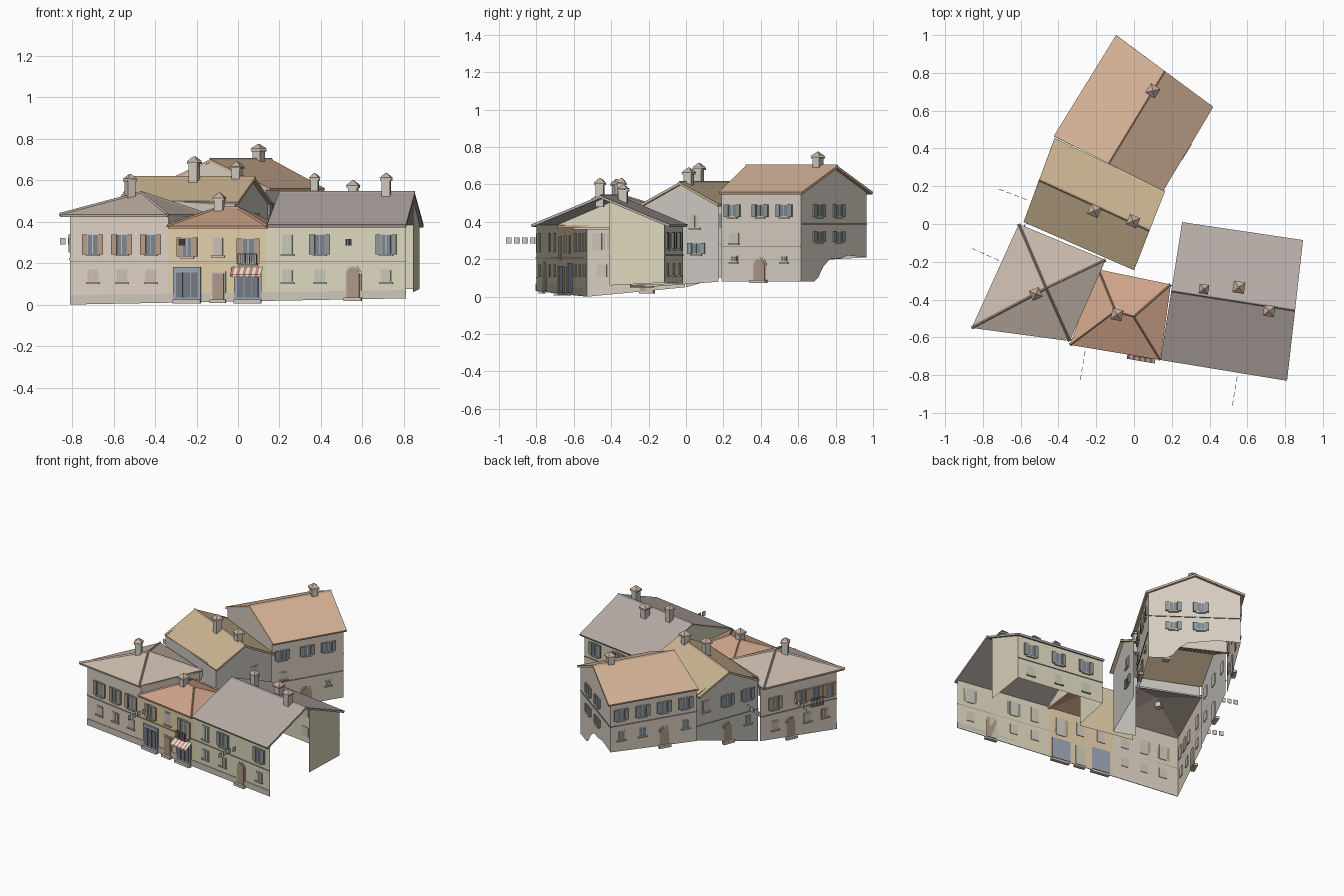
import bpy, bmesh, math
from mathutils import Vector as V

if "Cube" in bpy.data.objects:
    bpy.data.objects.remove(bpy.data.objects["Cube"])

parts = {}   # name -> (bmesh, colour); small pieces are gathered per name


def face(name, col, pts):
    bm = parts.setdefault(name, (bmesh.new(), col))[0]
    return bm.faces.new([bm.verts.new(p) for p in pts])


def solid(name, col, a, b):
    """Closed prism between two matching outlines."""
    bm = parts.setdefault(name, (bmesh.new(), col))[0]
    va, vb = [bm.verts.new(p) for p in a], [bm.verts.new(p) for p in b]
    bm.faces.new(va[::-1])
    bm.faces.new(vb)
    for i in range(len(va)):
        j = (i + 1) % len(va)
        bm.faces.new((va[i], va[j], vb[j], vb[i]))


class Side:
    """A facade line p -> q, outside lying to its right."""
    def __init__(self, p, q):
        self.p, self.q = V(p), V(q)
        self.L = (self.q - self.p).length
        self.u = (self.q - self.p) / self.L
        self.n = V((self.u.y, -self.u.x))

    def pt(self, s, z, d=0):
        w = self.p + self.u * s + self.n * d
        return (w.x, w.y, z)

    def wall(self, name, col, bottom, top):
        pts = [self.pt(t * self.L, z) for t, z in bottom + top[::-1]]
        face(name, col, pts)

    def prism(self, name, col, outline, d0, d1):
        solid(name, col, [self.pt(s, z, d1) for s, z in outline][::-1],
              [self.pt(s, z, d0) for s, z in outline][::-1])

    def box(self, name, col, s0, s1, z0, z1, d0, d1):
        self.prism(name, col, [(s0, z0), (s1, z0), (s1, z1), (s0, z1)], d0, d1)

    def window(self, t, z0, z1, w=.045, shut=None, glass=(.2, .24, .29, 1)):
        s, h = t * self.L, w / 2
        self.box("window_frames", TRIM, s-h-.006, s+h+.006, z0-.005, z1+.006, -.004, .003)
        self.box("window_panes_%d" % (glass[0] * 100), glass, s-h, s+h, z0, z1, -.003, .005)
        self.box("window_sills", TRIM, s-h-.01, s+h+.01, z0-.012, z0-.004, 0, .012)
        self.box("window_bars", TRIM, s-.002, s+.002, z0, z1, .003, .007)
        if shut:
            for k in (-1, 1):
                c = s + k * (h + .015)
                self.box("shutters_%d" % (shut[0] * 100), shut, c-.013, c+.013, z0-.003, z1+.003, 0, .01)

    def door(self, t, z0, z1, w=.06, arch=True):
        for name, col, g, d in (("door_surrounds", TRIM, .009, .004), ("doors", WOOD, 0, .008)):
            s, r = t * self.L, w / 2 + g
            zs = z1 - w / 2 if arch else z1
            o = [(s - r, z0), (s + r, z0)]
            o += [(s + r*math.cos(a*math.pi/8), zs + r*math.sin(a*math.pi/8)) for a in range(9)] if arch \
                else [(s + r, z1 + g), (s - r, z1 + g)]
            self.prism(name, col, o, -.004, d)
        self.box("door_steps", TRIM, t*self.L-w*.7, t*self.L+w*.7, z0-.012, z0+.005, 0, .025)

    def course(self, z, t0=0, t1=1):
        self.box("string_courses", DARK, t0*self.L, t1*self.L, z, z+.006, 0, .005)

    def washing(self, t, z):
        # small cloths on a line reaching out from the wall
        for k in range(4):
            d = .05 + k * .043
            self.box("hanging_cloths", (.6, .6, .58, 1), t*self.L-.0015, t*self.L+.0015, z, z+.032, d, d+.028)


def beam(name, col, a, b, r=.009):
    a, b = V(a), V(b)
    side = (b - a).cross(V((0, 0, 1))).normalized() * r
    up = V((0, 0, r))
    solid(name, col, [a-side-up*.6, a+side-up*.6, a+up*.8], [b-side-up*.6, b+side-up*.6, b+up*.8])


def roof(name, col, verts, faces, ridges):
    bm = bmesh.new()
    vs = [bm.verts.new(v) for v in verts]
    for f in faces:
        bm.faces.new([vs[i] for i in f])
    finish(name, bm, col).modifiers.new("slab", 'SOLIDIFY').thickness = .014
    for i, j in ridges:
        beam(name + "_ridge_tiles", tuple(c * .8 for c in col[:3]) + (1,), verts[i], verts[j])


def gable_roof(name, col, c, ze, zr):
    e = [(x, y, ze) for x, y in c]
    m = lambda a, b: ((c[a][0]+c[b][0])/2, (c[a][1]+c[b][1])/2, zr)
    roof(name, col, e + [m(0, 3), m(1, 2)], [(0, 1, 5, 4), (2, 3, 4, 5)], [(4, 5)])


def finish(name, bm, col):
    me = bpy.data.meshes.new(name)
    bm.to_mesh(me)
    bm.free()
    ob = bpy.data.objects.new(name, me)
    bpy.context.collection.objects.link(ob)
    key = "paint_%.2f_%.2f_%.2f" % col[:3]
    mat = bpy.data.materials.get(key) or bpy.data.materials.new(key)
    mat.diffuse_color = col
    mat.use_nodes = True
    mat.node_tree.nodes["Principled BSDF"].inputs["Base Color"].default_value = mat.diffuse_color
    me.materials.append(mat)
    return ob


TRIM, WOOD, DARK = (.62, .57, .48, 1), (.42, .31, .24, 1), (.36, .33, .29, 1)
GREEN, BROWN, BLANK = (.28, .31, .3, 1), (.47, .34, .24, 1), (.6, .5, .42, 1)
PALE, BLUE = (.55, .58, .47, 1), (.33, .37, .47, 1)
WA, WB, WC, WD, WE = (.72, .64, .55, 1), (.76, .62, .4, 1), (.72, .68, .51, 1), (.6, .58, .54, 1), (.69, .62, .54, 1)

# roofs
gable_roof("right_house_roof", (.47, .41, .38, 1), [(.14, -.72), (.81, -.83), (.895, -.085), (.255, .01)], .385, .54)
gable_roof("middle_house_roof", (.6, .46, .29, 1), [(-.585, .01), (0, -.245), (.165, .175), (-.42, .455)], .495, .612)
gable_roof("rear_house_roof", (.68, .46, .32, 1), [(.155, .175), (.42, .62), (-.095, 1), (-.425, .465)], .56, .70)
roof("corner_house_roof", (.6, .5, .42, 1),
     [(-.86, -.55, .435), (-.34, -.62, .435), (-.15, -.19, .435), (-.61, 0, .435), (-.465, -.34, .54)],
     [(0, 1, 4), (1, 2, 4), (2, 3, 4), (3, 0, 4)], [(i, 4) for i in range(4)])
roof("small_house_roof", (.64, .38, .26, 1),
     [(-.34, -.64, .38), (.14, -.72, .38), (.195, -.32, .38), (-.19, -.24, .38), (-.1, -.46, .465), (0, -.49, .465)],
     [(0, 1, 5, 4), (1, 2, 5), (2, 3, 4, 5), (3, 0, 4)], [(4, 5), (0, 4), (3, 4), (1, 5), (2, 5)])

# street front, three house fronts along one line
F = Side((-.81, -.528), (.81, -.80))
fx = lambda x: (x + .81) / 1.62
for name, col, x0, x1, zt in (("corner_house_walls", WA, -.81, -.335, .43), ("small_house_walls", WB, -.335, .135, .385),
                              ("right_house_walls", WC, .135, .81, .39)):
    t0, t1 = fx(x0), fx(x1)
    F.wall(name, col, [(t0, .03*t0), (t1, .03*t1)], [(t0, zt), (t1, zt)])
F.prism("plinth", (.6, .56, .48, 1), [(0, 0), (F.L, .03), (F.L, .07), (0, .045)], 0, .004)
F.course(.205)
for x in (-.7, -.56, -.42):
    F.window(fx(x), .245, .335, shut=BROWN)
    F.window(fx(x), .11, .165, glass=BLANK)
F.window(fx(-.245), .235, .32, shut=BROWN)
F.window(fx(-.095), .24, .32, glass=BLANK)
F.window(fx(.05), .2, .315, .055, BROWN)
for x, g, sh in ((.24, PALE, None), (.395, (.2, .24, .29, 1), GREEN), (.715, (.2, .24, .29, 1), GREEN)):
    F.window(fx(x), .245, .335, shut=sh, glass=g)
    F.window(fx(x), .11, .165, glass=PALE)
F.door(fx(.555), .03, .18, .062)
F.door(fx(-.095), .02, .15, .055, False)
# shop fronts, awning and balcony
for x, z in ((-.245, .18), (.048, .165)):
    s = fx(x) * F.L
    F.box("shop_frames", BLUE, s-.067, s+.067, .02, z, -.004, .008)
    for k in (-1, 0, 1):
        F.box("shop_panes", (.17, .19, .22, 1), s+k*.036-.016, s+k*.036+.016, .035, z-.025, 0, .011)
    F.box("door_steps", TRIM, s-.067, s+.067, .005, .024, 0, .025)
s = fx(.045) * F.L
for k in range(10):
    a, b = s - .075 + k*.015, s - .06 + k*.015
    nm, c = (("awning_red", (.62, .25, .2, 1)), ("awning_white", (.85, .82, .75, 1)))[k % 2]
    face(nm, c, [F.pt(a, .145, .055), F.pt(b, .145, .055), F.pt(b, .18, .004), F.pt(a, .18, .004)])
    face(nm, c, [F.pt(a, .132, .055), F.pt(b, .132, .055), F.pt(b, .145, .055), F.pt(a, .145, .055)])


def balcony(side, s, z):
    side.box("balconies", DARK, s-.047, s+.047, z-.006, z, 0, .035)
    side.box("balconies", DARK, s-.047, s+.047, z+.046, z+.051, .03, .035)
    for k in range(9):
        c = s - .045 + k * .01125
        side.box("balconies", DARK, c-.0015, c+.0015, z, z+.047, .031, .034)


balcony(F, fx(.05) * F.L, .195)
F.washing(fx(-.25), .285)
F.washing(fx(.555), .285)

# right house: half open end, back wall, gable over the small house
Side((.845, -.41), (.875, -.115)).wall("right_house_walls", WC, [(0, .06), (1, .075)], [(0, .52), (1, .395)])
S = Side((.875, -.115), (.25, -.015))
S.wall("right_house_walls", WC, [(0, .075), (1, .07)], [(0, .395), (1, .395)])
S.course(.22)
for t in (.15, .48, .8):
    S.window(t, .26, .34, shut=GREEN)
    S.window(t, .12, .175, glass=PALE)
Side((.25, -.015), (.14, -.686)).wall("right_house_walls", WC, [(0, .07), (.42, .06), (.42, .37), (1, .37)],
                                    [(0, .39), (.5, .53), (1, .39)])
# small house courtyard wall, corner house wall above it
Side((.195, -.30), (-.18, -.225)).wall("small_house_walls", WB, [(0, .05), (1, .05)], [(0, .38), (1, .38)])
Side((-.335, -.605), (-.165, -.195)).wall("corner_house_walls", WA, [(0, .36), (1, .36)], [(0, .43), (1, .43)])
# corner house side wall
S = Side((-.575, -.005), (-.81, -.528))
S.wall("corner_house_walls", WA, [(0, .05), (1, 0)], [(0, .43), (1, .43)])
S.course(.215)
for t in (.2, .55, .72, .9):
    S.window(t, .255, .335, shut=BROWN)
for t in (.2, .62, .85):
    S.window(t, .11, .165, glass=BLANK)
S.door(.4, .03, .16)
S.washing(.4, .29)
balcony(S, .72 * S.L, .22)

# middle house
Side((-.56, -.01), (-.16, -.17)).wall("middle_house_walls", WD, [(0, .42), (1, .42)], [(0, .5), (1, .5)])
Side((-.16, -.17), (-.015, -.225)).wall("middle_house_walls", WD, [(0, .05), (1, .05)], [(0, .5), (1, .5)])
S = Side((-.015, -.225), (.145, .175))
S.wall("middle_house_walls", WD, [(0, .05), (1, .08)], [(0, .5), (.5, .6), (1, .5)])
S.window(.68, .37, .435, glass=BLANK)
S.window(.7, .23, .285, shut=GREEN)
S = Side((-.395, .445), (-.565, 0))
S.wall("middle_house_walls", WD, [(0, .18), (1, .05)], [(0, .5), (.5, .6), (1, .5)])
S.course(.275)
S.window(.15, .37, .44, glass=BLANK)
for t in (.5, .83):
    S.window(t, .37, .44, shut=GREEN)
S.window(.83, .2, .25)
S.door(.5, .115, .24)
S.washing(.75, .33)

# rear house
Side((-.40, .452), (.135, .19)).wall("rear_house_walls", WE, [(0, .48), (1, .48)], [(0, .56), (.5, .69), (1, .56)])
S = Side((.135, .19), (.395, .615))
S.wall("rear_house_walls", WE, [(0, .08), (1, .08)], [(0, .565), (1, .565)])
S.course(.265)
for t in (.14, .49, .79):
    S.window(t, .43, .49, shut=GREEN)
S.window(.16, .29, .335, glass=PALE)
for t in (.16, .79):
    S.window(t, .19, .215, .035)
S.door(.48, .085, .2, .07)
S = Side((.395, .615), (-.085, .965))
S.wall("rear_house_walls", WE, [(0, .08), (.2, .08), (.26, .1), (.34, .16), (.44, .2), (.6, .205), (.72, .22), (1, .21)],
       [(0, .565), (.5, .69), (1, .565)])
S.course(.385)
for t in (.27, .57):
    S.window(t, .43, .49, shut=GREEN)
    S.window(t, .295, .345, shut=GREEN)
S = Side((-.085, .965), (-.40, .452))
S.wall("rear_house_walls", WE, [(0, .21), (1, .18)], [(0, .565), (1, .565)])
S.course(.385)
for t in (.12, .37, .62, .87):
    S.window(t, .43, .5, shut=GREEN)
for t in (.12, .37, .87):
    S.window(t, .29, .34)
S.door(.62, .195, .32)

# chimneys: shaft, open gap slab and little cap
for x, y, z0, z1, w, ang in ((-.52, -.37, .48, .63, .04, .4), (-.09, -.48, .42, .54, .042, -.2), (.37, -.345, .46, .635, .036, -.15),
                             (.555, -.335, .45, .6, .044, -.15), (.715, -.46, .48, .635, .042, -.15), (-.21, .07, .52, .715, .042, -.4),
                             (-.005, .015, .52, .69, .042, -.4), (.1, .705, .62, .775, .042, 1)):
    def ring(r, z):
        return [(x + r*math.cos(ang + a), y + r*math.sin(ang + a), z) for a in (.785, 2.356, 3.927, 5.498)]
    r = w * .707
    solid("chimney_shafts", (.62, .58, .51, 1), ring(r, z0), ring(r, z1 - .035))
    solid("chimney_collars", (.62, .58, .51, 1), ring(r*1.3, z1 - .037), ring(r*1.3, z1 - .027))
    solid("chimney_caps", (.56, .42, .34, 1), ring(r*1.4, z1 - .025), ring(r*.15, z1))

for name, (bm, col) in parts.items():
    if not name.endswith("_walls"):
        bmesh.ops.recalc_face_normals(bm, faces=bm.faces)
    finish(name, bm, col)
